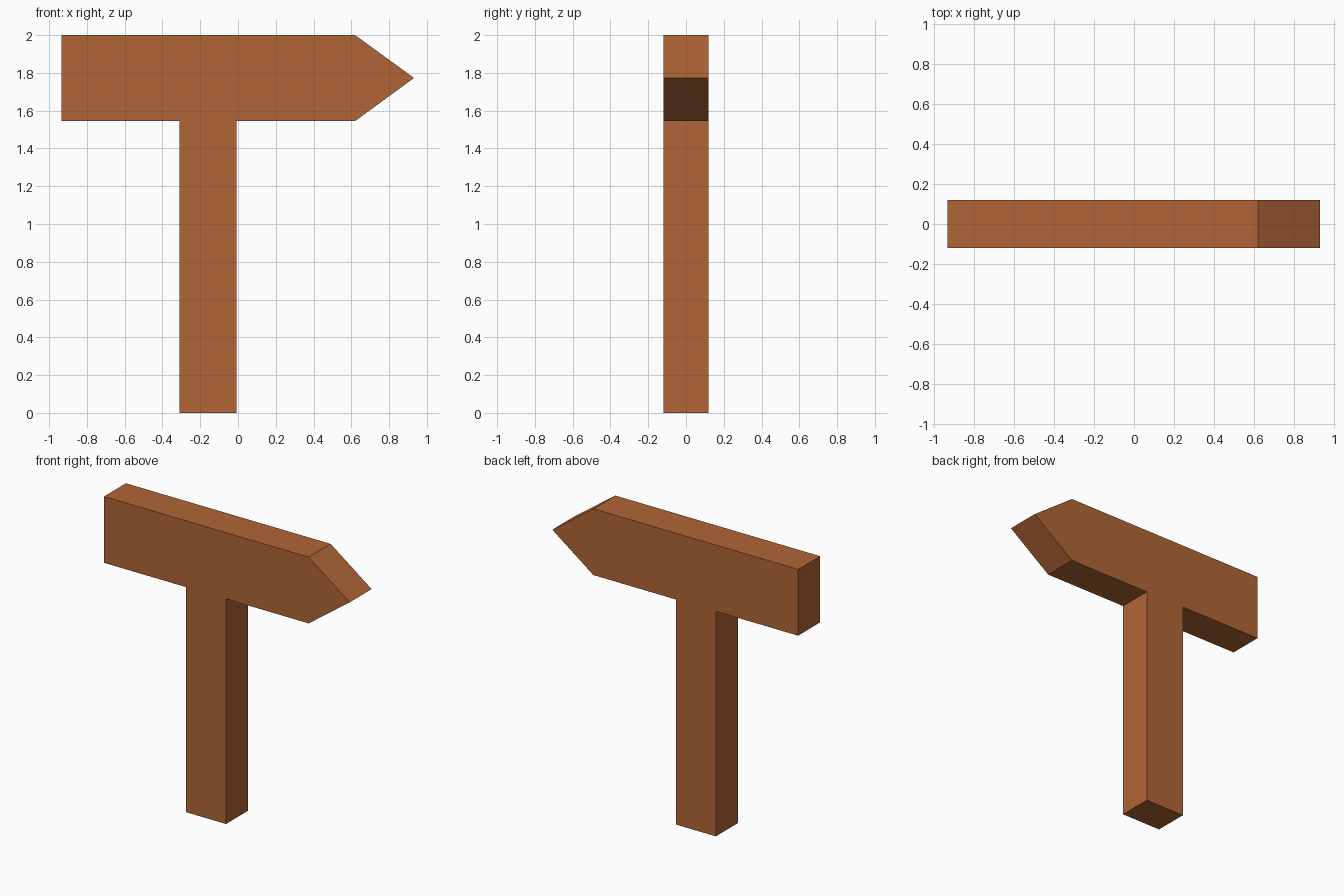
import bpy
import bmesh

if "Cube" in bpy.data.objects:
    bpy.data.objects.remove(bpy.data.objects["Cube"])

HALF_DEPTH = 0.119

# Wood colour
wood = bpy.data.materials.new("brown wood")
wood.diffuse_color = (0.434, 0.130, 0.037, 1.0)
wood.use_nodes = True
wood.node_tree.nodes["Principled BSDF"].inputs["Base Color"].default_value = wood.diffuse_color

# Outline of the post and arrow board, in x and z
outline = [
    (-0.31, 0.0), (-0.008, 0.0), (-0.008, 1.545),   # post
    (0.62, 1.545), (0.932, 1.773), (0.62, 2.0),     # arrow point
    (-0.935, 2.0), (-0.935, 1.545), (-0.31, 1.545), # square end
]

# Extrude the outline from front to back
bm = bmesh.new()
front = bm.faces.new([bm.verts.new((x, -HALF_DEPTH, z)) for x, z in outline])
extruded = bmesh.ops.extrude_face_region(bm, geom=[front], use_keep_orig=True)
back = [v for v in extruded["geom"] if isinstance(v, bmesh.types.BMVert)]
bmesh.ops.translate(bm, verts=back, vec=(0, 2 * HALF_DEPTH, 0))
bmesh.ops.recalc_face_normals(bm, faces=bm.faces)

mesh = bpy.data.meshes.new("arrow_signpost")
bm.to_mesh(mesh)
bm.free()
mesh.materials.append(wood)
bpy.context.collection.objects.link(bpy.data.objects.new("arrow_signpost", mesh))
